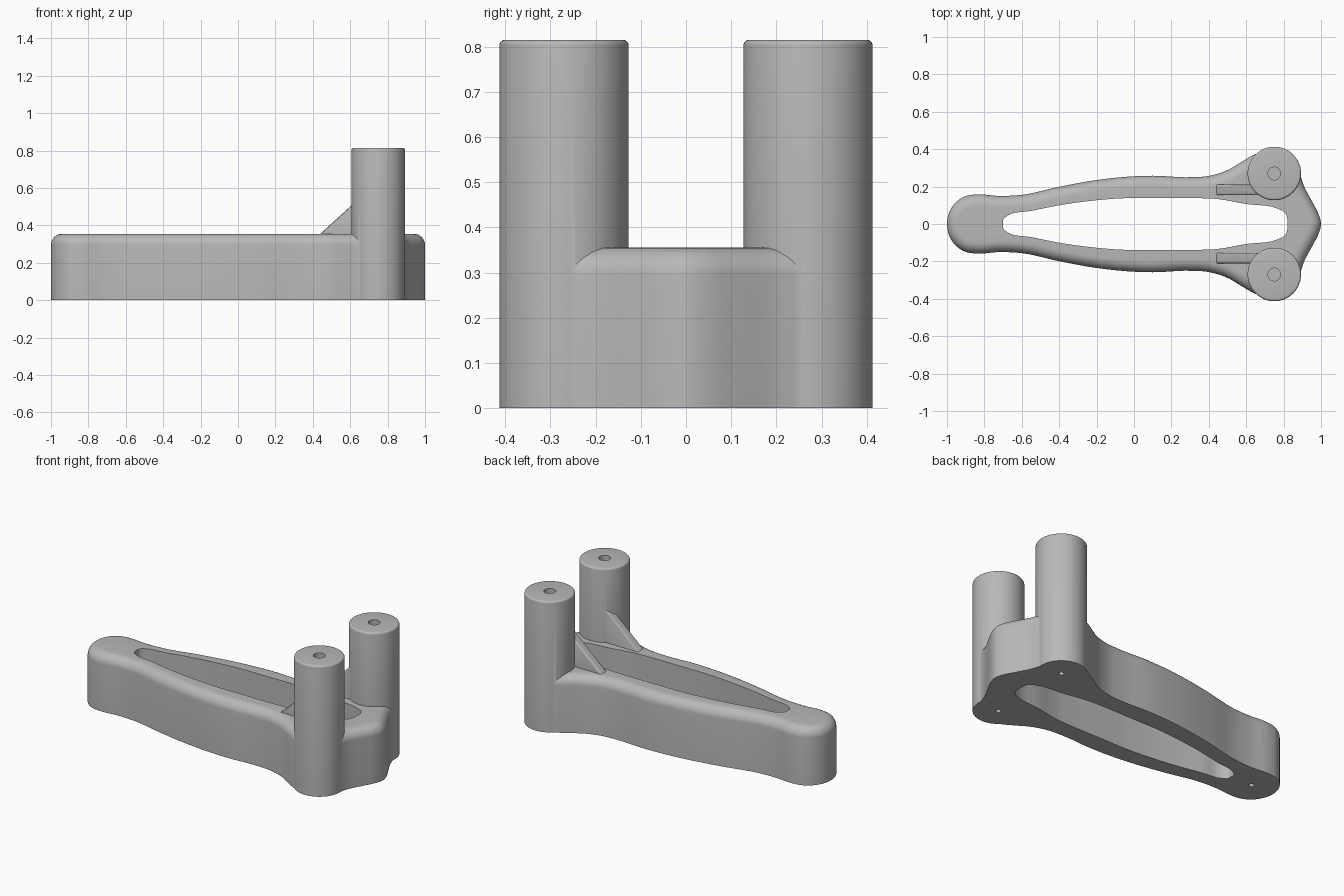
import bpy, bmesh, math
from mathutils import Vector

if "Cube" in bpy.data.objects:
    bpy.data.objects.remove(bpy.data.objects["Cube"])

grey = bpy.data.materials.new("plain grey")
grey.diffuse_color = (0.48, 0.48, 0.48, 1)
grey.use_nodes = True
grey.node_tree.nodes["Principled BSDF"].inputs["Base Color"].default_value = grey.diffuse_color

POST_X, POST_Y, POST_R, POST_H = 0.75, 0.27, 0.143, 0.815
BODY_H, FILLET = 0.355, 0.06


def smooth_loop(half, steps):
    """Closed smooth curve through a half outline mirrored across y = 0."""
    pts = [Vector(p) for p in half]
    pts += [Vector((p.x, -p.y)) for p in reversed(pts[1:-1])]
    n, out = len(pts), []
    for i in range(n):
        a, b, c, d = (pts[(i + k) % n] for k in (-1, 0, 1, 2))
        for s in range(steps):
            t = s / steps
            # tangents scaled by neighbouring spans, so uneven spacing stays smooth
            l0, l1, l2 = (b - a).length, (c - b).length, (d - c).length
            m1 = ((b - a) / l0 * l1 + (c - b) / l1 * l0) / (l0 + l1) * l1
            m2 = ((c - b) / l1 * l2 + (d - c) / l2 * l1) / (l1 + l2) * l1
            out.append(b * (2*t**3 - 3*t*t + 1) + m1 * (t**3 - 2*t*t + t)
                       + c * (3*t*t - 2*t**3) + m2 * (t**3 - t*t))
    return out


def inset(loop, dist):
    """Moves a clockwise loop inwards."""
    out = []
    for i, p in enumerate(loop):
        t = (loop[(i + 1) % len(loop)] - loop[i - 1]).normalized()
        out.append(p + Vector((t.y, -t.x)) * dist)
    return out


def stack(name, rings):
    """Solid made of stacked (loop, z) rings with flat caps."""
    bm = bmesh.new()
    rows = [[bm.verts.new((p.x, p.y, z)) for p in loop] for loop, z in rings]
    n = len(rows[0])
    for r0, r1 in zip(rows, rows[1:]):
        for i in range(n):
            j = (i + 1) % n
            bm.faces.new((r0[i], r0[j], r1[j], r1[i]))
    bm.faces.new(rows[0])
    bm.faces.new(rows[-1])
    bmesh.ops.recalc_face_normals(bm, faces=bm.faces)
    me = bpy.data.meshes.new(name)
    bm.to_mesh(me)
    bm.free()
    me.materials.append(grey)
    ob = bpy.data.objects.new(name, me)
    bpy.context.collection.objects.link(ob)
    return ob


def circle(x, y, r, n=64):
    return [Vector((x + r * math.cos(-2 * math.pi * i / n),
                    y + r * math.sin(-2 * math.pi * i / n))) for i in range(n)]


def rod(name, x, y, r, z0, z1, n=32):
    return stack(name, [(circle(x, y, r, n), z0), (circle(x, y, r, n), z1)])


def boolean(ob, other, op):
    mod = ob.modifiers.new(op.lower(), 'BOOLEAN')
    mod.object, mod.operation, mod.solver = other, op, 'EXACT'
    bpy.context.view_layer.objects.active = ob
    bpy.ops.object.modifier_apply(modifier=mod.name)
    bpy.data.objects.remove(other)


# body: waisted outline with a rounded top edge
outline = smooth_loop([
    (-1, 0), (-0.987, 0.065), (-0.948, 0.12), (-0.9, 0.149), (-0.845, 0.158), (-0.72, 0.15),
    (-0.6, 0.156), (-0.4, 0.199), (-0.2, 0.235), (0, 0.255), (0.1, 0.258),
    (0.3, 0.25), (0.4, 0.257), (0.5, 0.288), (0.58, 0.335), (0.65, 0.374),
    (0.75, 0.4), (0.84, 0.36), (0.882, 0.28), (0.91, 0.2), (0.955, 0.115), (0.988, 0.05), (1, 0)], 6)
rings = [(outline, 0)]
for k in range(9):
    a = math.pi / 2 * k / 8
    rings.append((inset(outline, FILLET * (1 - math.cos(a))),
                  BODY_H - FILLET + FILLET * math.sin(a)))
body = stack("frame_body", rings)

# long window through the body
window = smooth_loop([
    (-0.7, 0), (-0.698, 0.025), (-0.675, 0.045), (-0.55, 0.07), (-0.4, 0.1), (-0.2, 0.127),
    (-0.05, 0.138), (0.1, 0.138), (0.35, 0.138), (0.43, 0.135), (0.6, 0.107),
    (0.77, 0.081), (0.805, 0.062), (0.82, 0.025), (0.82, 0)], 5)
boolean(body, stack("window_cutter", [(window, -0.1), (window, 0.6)]), 'DIFFERENCE')

for s in (1, -1):
    y = s * POST_Y
    # sloping rib that braces the post
    bm = bmesh.new()
    tri = [(0.44, 0.35), (0.44, 0.355), (0.67, 0.565), (0.67, 0.35)]
    face = bm.faces.new([bm.verts.new((x, s * 0.155, z)) for x, z in tri])
    ext = bmesh.ops.extrude_face_region(bm, geom=[face])
    bmesh.ops.translate(bm, vec=(0, s * 0.055, 0),
                        verts=[v for v in ext['geom'] if isinstance(v, bmesh.types.BMVert)])
    bmesh.ops.recalc_face_normals(bm, faces=bm.faces)
    # round the two long sloping edges
    slope = [e for e in bm.edges
             if abs((e.verts[0].co - e.verts[1].co).z) > 0.1
             and abs((e.verts[0].co - e.verts[1].co).x) > 0.1]
    bmesh.ops.bevel(bm, geom=slope, offset=0.012, segments=4, affect='EDGES', profile=0.5)
    me = bpy.data.meshes.new("rib")
    bm.to_mesh(me)
    bm.free()
    me.materials.append(grey)
    rib = bpy.data.objects.new("rib", me)
    bpy.context.collection.objects.link(rib)
    boolean(body, rib, 'UNION')

    # round post with a softened top rim
    edge = [(circle(POST_X, y, POST_R), 0)]
    for k in range(5):
        a = math.pi / 2 * k / 4
        edge.append((circle(POST_X, y, POST_R - 0.012 * (1 - math.cos(a))),
                     POST_H - 0.012 + 0.012 * math.sin(a)))
    boolean(body, stack("post", edge), 'UNION')

    # screw holes in the post top and underside
    boolean(body, rod("top_hole", POST_X, y, 0.034, POST_H - 0.3, 1), 'DIFFERENCE')
    boolean(body, rod("under_hole", POST_X, y, 0.015, -0.1, 0.2, 20), 'DIFFERENCE')

# screw hole under the narrow end
boolean(body, rod("end_hole", -0.845, 0, 0.015, -0.1, 0.2, 20), 'DIFFERENCE')

bpy.ops.object.select_all(action='DESELECT')
body.select_set(True)
bpy.context.view_layer.objects.active = body
bpy.ops.object.shade_smooth_by_angle(angle=math.radians(30))
